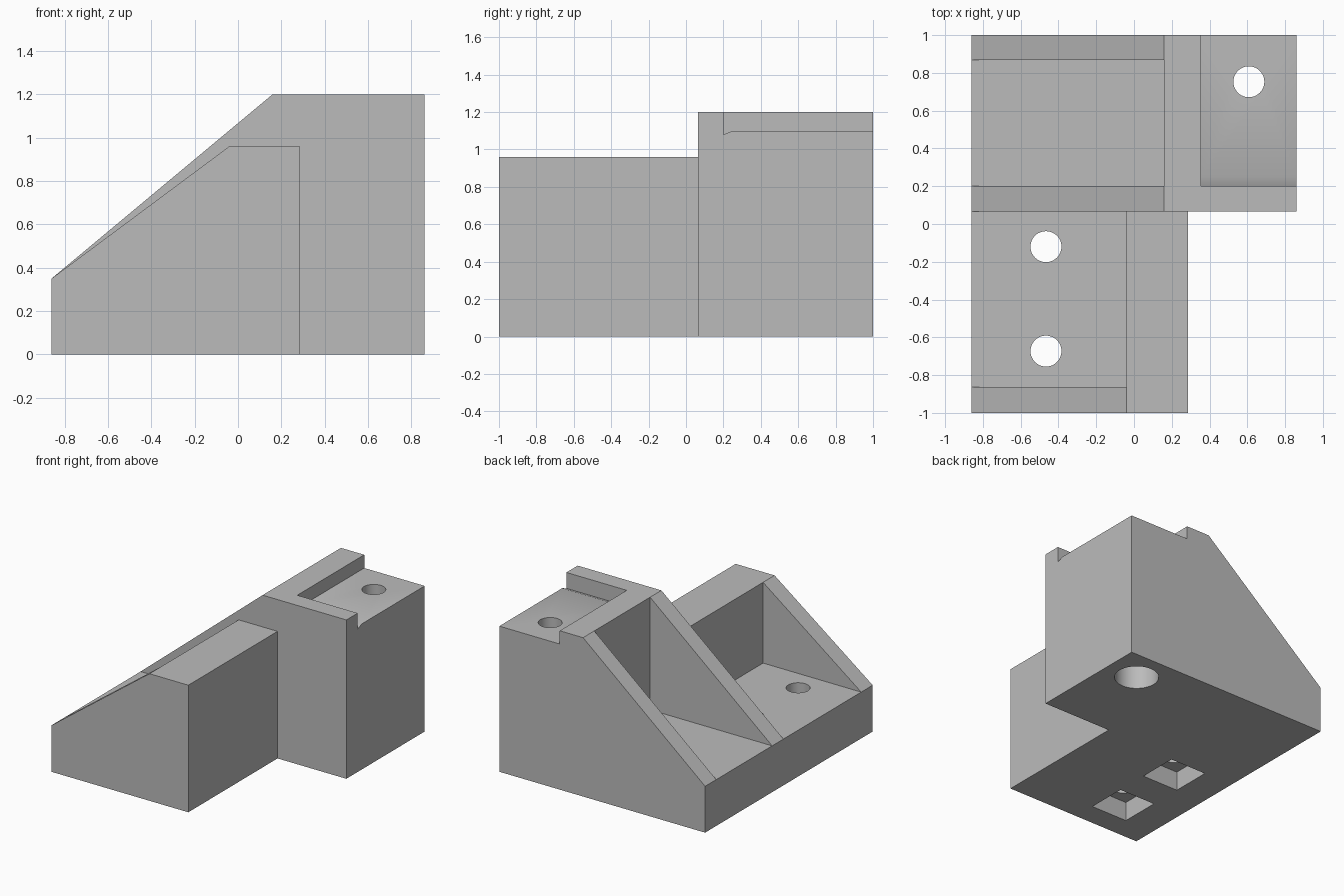
import bpy
import bmesh
import math
from mathutils import Matrix, Vector

cube = bpy.data.objects.get("Cube")
if cube:
    bpy.data.objects.remove(cube, do_unlink=True)

grey = bpy.data.materials.new("plain grey")
grey.use_nodes = True
colour = (0.5, 0.5, 0.5, 1)
grey.diffuse_color = colour
grey.node_tree.nodes["Principled BSDF"].inputs["Base Color"].default_value = colour


def finish(name, bm):
    bmesh.ops.recalc_face_normals(bm, faces=bm.faces)
    mesh = bpy.data.meshes.new(name)
    bm.to_mesh(mesh)
    bm.free()
    mesh.materials.append(grey)
    obj = bpy.data.objects.new(name, mesh)
    bpy.context.collection.objects.link(obj)
    return obj


def prism(name, profile, offset):
    """Extrude a planar outline along the offset."""
    bm = bmesh.new()
    face = bm.faces.new([bm.verts.new(p) for p in profile])
    new = bmesh.ops.extrude_face_region(bm, geom=[face])["geom"]
    verts = [v for v in new if isinstance(v, bmesh.types.BMVert)]
    bmesh.ops.translate(bm, verts=verts, vec=Vector(offset))
    return finish(name, bm)


def box(name, x0, x1, y0, y1, z0, z1):
    outline = [(x0, y0, z0), (x1, y0, z0), (x1, y1, z0), (x0, y1, z0)]
    return prism(name, outline, (0, 0, z1 - z0))


def cylinder(name, x, y, radius, z0, z1):
    bm = bmesh.new()
    bmesh.ops.create_cone(bm, cap_ends=True, segments=48, radius1=radius, radius2=radius,
                          depth=z1 - z0, matrix=Matrix.Translation((x, y, (z0 + z1) / 2)))
    return finish(name, bm)


def combine(target, other, operation):
    mod = target.modifiers.new(operation, "BOOLEAN")
    mod.operation = operation
    mod.solver = "EXACT"
    mod.object = other
    bpy.context.view_layer.objects.active = target
    bpy.ops.object.modifier_apply(modifier=mod.name)
    bpy.data.objects.remove(other, do_unlink=True)


LEFT, FLOOR, STEP = -0.86, 0.35, 0.065


def wedge(name, x_top, x_end, height, y0, y1):
    outline = [(LEFT, 0), (x_end, 0), (x_end, height), (x_top, height), (LEFT, FLOOR)]
    return prism(name, [(x, y0, z) for x, z in outline], (0, y1 - y0, 0))


# Tall rear wedge and low front wedge, each hollowed between its ribs
body = wedge("bracket_body", 0.16, 0.86, 1.2, STEP, 1)
combine(body, box("rear_pocket", -1, 0.16, 0.2, 0.867, FLOOR, 1.5), "DIFFERENCE")
front = wedge("front_wedge", -0.04, 0.285, 0.96, -1, STEP)
combine(front, box("front_pocket", -1, -0.04, -0.863, 0.2, FLOOR, 1.5), "DIFFERENCE")
combine(body, front, "UNION")

# Stepped seat with a sloping relief groove
seat = [(0.2, 1.08), (0.25, 1.1), (1.1, 1.1), (1.1, 1.4), (0.2, 1.4)]
combine(body, prism("seat_cut", [(0.355, y, z) for y, z in seat], (0.7, 0, 0)), "DIFFERENCE")

# Seat bolt hole with a deep counterbore from below
combine(body, cylinder("seat_bolt", 0.608, 0.753, 0.082, -0.2, 1.5), "DIFFERENCE")
combine(body, cylinder("counterbore", 0.608, 0.753, 0.154, -0.2, 0.88), "DIFFERENCE")

# Floor bolt holes with square recesses underneath
for y in (-0.12, -0.673):
    x, half = -0.466, 0.152
    combine(body, cylinder("floor_bolt", x, y, 0.082, -0.2, 0.6), "DIFFERENCE")
    combine(body, box("nut_recess", x - half, x + half, y - half, y + half, -0.2, 0.145), "DIFFERENCE")

bpy.ops.object.select_all(action="DESELECT")
body.select_set(True)
bpy.context.view_layer.objects.active = body
bpy.ops.object.shade_smooth_by_angle(angle=math.radians(30))
